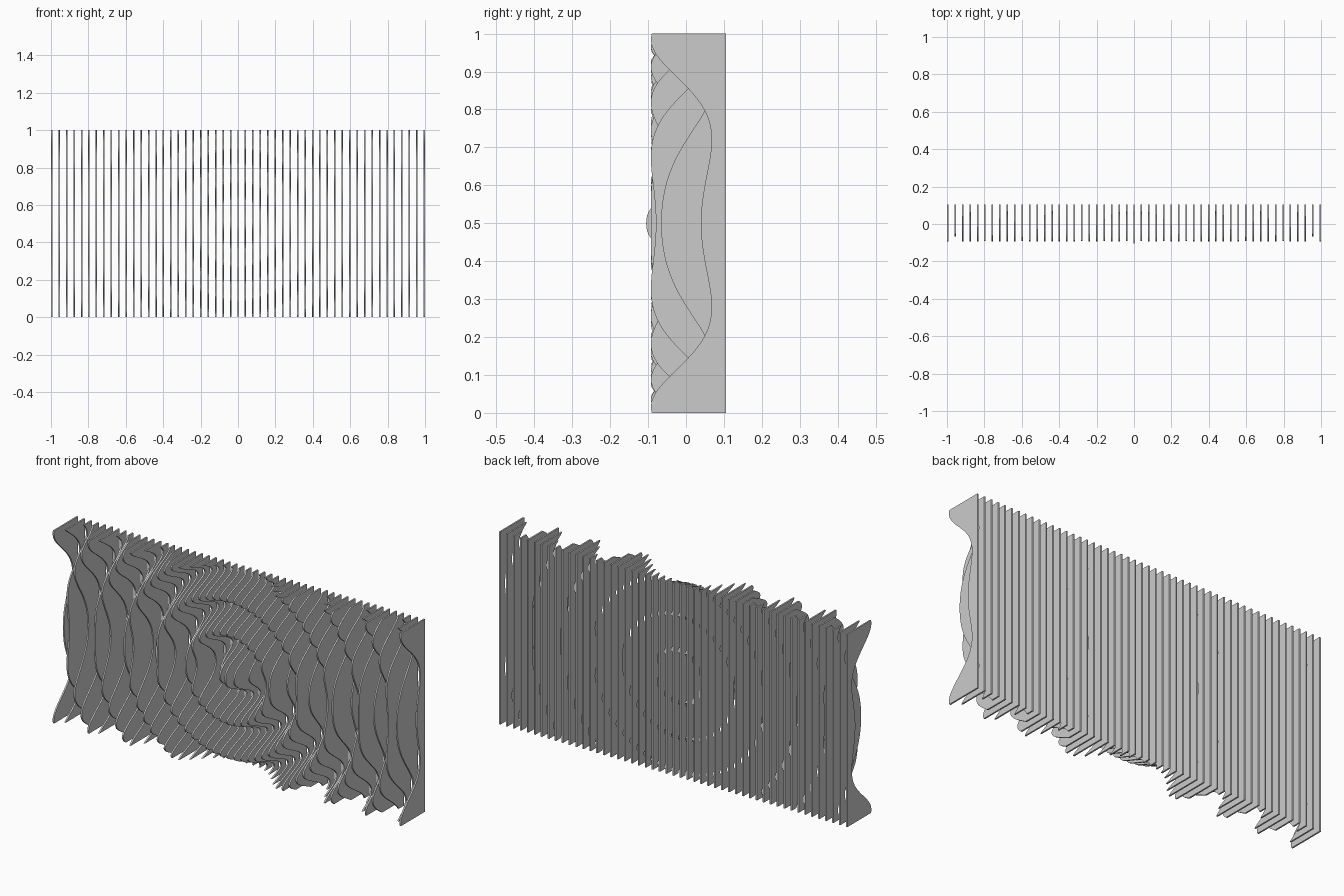
import bpy, bmesh, math

if "Cube" in bpy.data.objects:
    bpy.data.objects.remove(bpy.data.objects["Cube"])

FINS, STEPS = 51, 100
THICK, BACK = 0.008, 0.105
PITCH = (2 - THICK) / (FINS - 1)


def front_y(x, z):
    """Depth of the rippled front edge: rings spreading from the panel centre."""
    r = math.hypot(x, z - 0.5)
    wave = math.cos(36 * (math.hypot(r, 0.062) - 0.062))
    return -0.0125 - 0.08 * wave - 0.0125 * math.exp(-(r / 0.05) ** 2)


def make_fin(index):
    """One vertical board with a straight back and a wavy front."""
    x = -1 + THICK / 2 + index * PITCH
    bm = bmesh.new()
    columns = []
    for i in range(STEPS + 1):
        z = i / STEPS
        y = front_y(x, z)
        columns.append([bm.verts.new((x + sx, yy, z)) for sx, yy in
                        ((-THICK / 2, y), (THICK / 2, y),
                         (THICK / 2, BACK), (-THICK / 2, BACK))])
    # skin between neighbouring sections, then close the ends
    for a, b in zip(columns, columns[1:]):
        for j in range(4):
            k = (j + 1) % 4
            bm.faces.new((a[j], a[k], b[k], b[j]))
    bm.faces.new(columns[0][::-1])
    bm.faces.new(columns[-1])
    bmesh.ops.recalc_face_normals(bm, faces=bm.faces)
    mesh = bpy.data.meshes.new("fin")
    bm.to_mesh(mesh)
    bm.free()
    fin = bpy.data.objects.new(f"fin_{index + 1:02d}", mesh)
    bpy.context.collection.objects.link(fin)
    return fin


fins = [make_fin(i) for i in range(FINS)]

# smooth the wavy edges, keep the board corners crisp
for fin in fins:
    fin.select_set(True)
bpy.context.view_layer.objects.active = fins[0]
bpy.ops.object.shade_smooth_by_angle(angle=math.radians(30))
